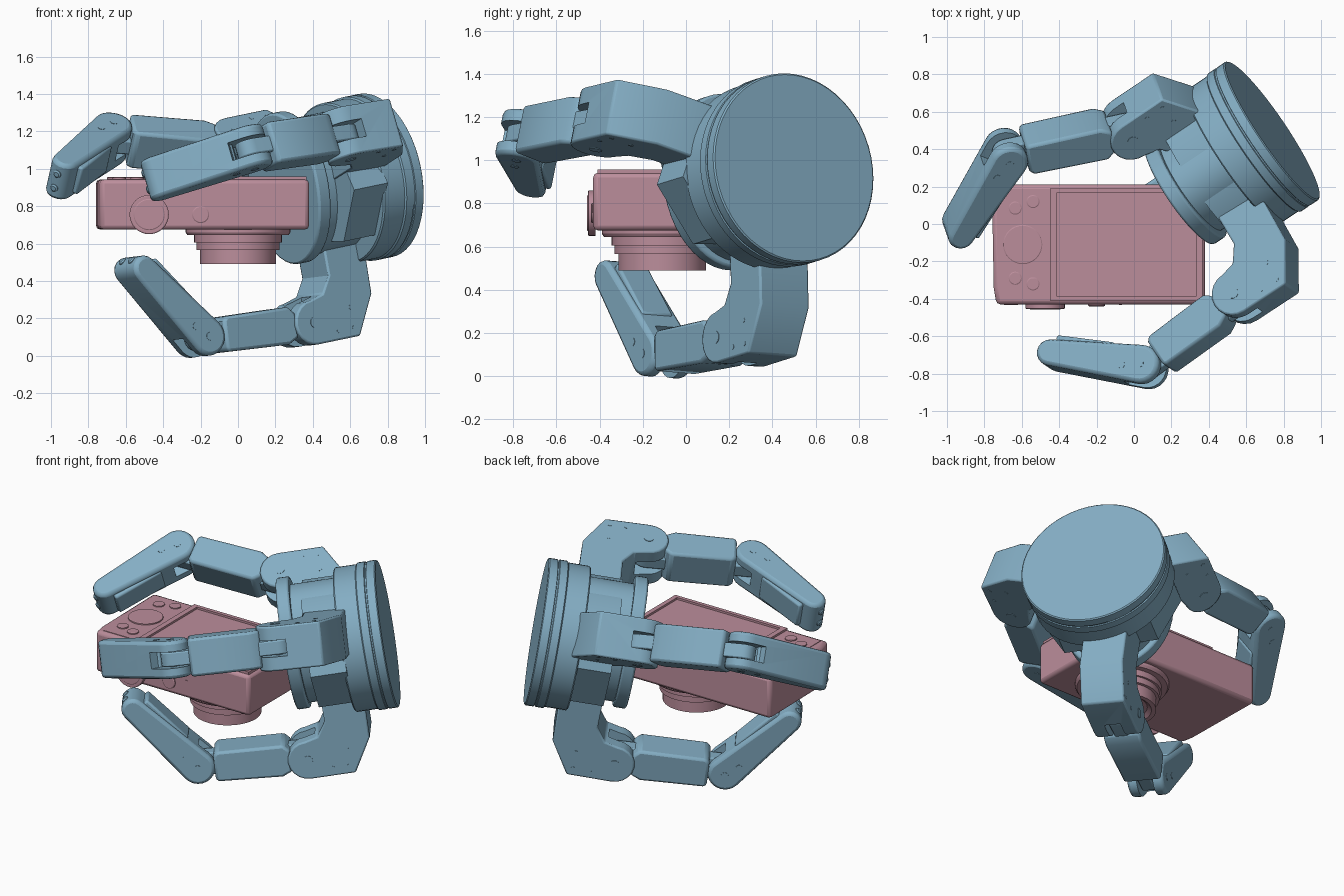
import bpy, bmesh
from math import sin, cos, pi, radians, asin, atan2
from mathutils import Vector, Matrix

if "Cube" in bpy.data.objects:
    bpy.data.objects.remove(bpy.data.objects["Cube"])


def material(name, rgb):
    m = bpy.data.materials.new(name)
    m.diffuse_color = (*rgb, 1)
    m.use_nodes = True
    m.node_tree.nodes["Principled BSDF"].inputs["Base Color"].default_value = m.diffuse_color
    return m


BLUE = material("hand_blue", (0.23, 0.42, 0.55))
PINK = material("camera_pink", (0.50, 0.27, 0.33))
IDENT = Matrix.Identity(4)


def frame(x, y, z, o):
    m = Matrix((x, y, z)).transposed().to_4x4()
    m.translation = o
    return m


def finish(bm, name, M, mat, bevel):
    bm.transform(M)
    bmesh.ops.recalc_face_normals(bm, faces=bm.faces)
    me = bpy.data.meshes.new(name)
    bm.to_mesh(me)
    bm.free()
    ob = bpy.data.objects.new(name, me)
    bpy.context.collection.objects.link(ob)
    me.materials.append(mat)
    if bevel:
        b = ob.modifiers.new("bevel", 'BEVEL')
        b.width, b.segments, b.limit_method, b.angle_limit = bevel, 2, 'ANGLE', radians(40)
    return ob


def prism(name, pts, z0, z1, M=IDENT, mat=BLUE, bevel=0.0):
    """Extrude a flat outline between two heights of the frame M."""
    bm = bmesh.new()
    lo = [bm.verts.new((x, y, z0)) for x, y in pts]
    hi = [bm.verts.new((x, y, z1)) for x, y in pts]
    bm.faces.new(lo)
    bm.faces.new(hi)
    n = len(pts)
    for i in range(n):
        j = (i + 1) % n
        bm.faces.new((lo[i], lo[j], hi[j], hi[i]))
    return finish(bm, name, M, mat, bevel)


def lathe(name, prof, M=IDENT, mat=BLUE, n=48):
    """Revolve (radius, height) points about the z axis of M, capped at both ends."""
    bm = bmesh.new()
    rings = [[bm.verts.new((r * cos(2 * pi * i / n), r * sin(2 * pi * i / n), z)) for i in range(n)]
             for r, z in prof]
    for a, b in zip(rings, rings[1:]):
        for i in range(n):
            j = (i + 1) % n
            bm.faces.new((a[i], a[j], b[j], b[i]))
    bm.faces.new(rings[0])
    bm.faces.new(rings[-1])
    return finish(bm, name, M, mat, 0)


def rect(x0, y0, x1, y1):
    return [(x0, y0), (x1, y0), (x1, y1), (x0, y1)]


def ellipse(a, b, cy, n=48):
    return [(a * cos(2 * pi * i / n), cy + b * sin(2 * pi * i / n)) for i in range(n)]


def arc(c, r, a0, a1, n=8):
    return [(c[0] + r * cos(a0 + (a1 - a0) * i / n), c[1] + r * sin(a0 + (a1 - a0) * i / n))
            for i in range(n + 1)]


def capsule(l, r0, r1):
    """Tapered rounded bar along +x."""
    t = pi / 2 - asin((r0 - r1) / l)
    return arc((0, 0), r0, t, 2 * pi - t, 12) + arc((l, 0), r1, -t, t, 8)


def slot(ob, pts, w, M):
    """Cut a centred fork slot into a link."""
    cut = prism(ob.name + "_cutter", pts, -w, w, M)
    cut.hide_render = True
    cut.hide_set(True)
    b = ob.modifiers.new("slot", 'BOOLEAN')
    b.object, b.operation, b.solver = cut, 'DIFFERENCE', 'EXACT'


def pin(name, x, y, r, w, M):
    lathe(name, [(r, -w), (r, w)], M @ Matrix.Translation((x, y, 0)), n=16)


# hand axis frame: n points out of the wrist face, u sideways, v up
n = Vector((0.817, 0.551, 0.17)).normalized()
u = n.cross(Vector((0, 0, 1))).normalized()
v = u.cross(n)
F = Vector((0.74, 0.50, 0.965))
PALM = frame(u, v, -n, F)

# wrist drum with ridged rim
lathe("wrist_drum", [(0.438, 0), (0.445, 0.006), (0.445, 0.055), (0.439, 0.058), (0.439, 0.066),
                     (0.445, 0.069), (0.445, 0.115), (0.436, 0.122), (0.436, 0.25), (0.428, 0.258)], PALM, n=56)
# palm housing and palm plate
prism("palm_housing", [(0.46, 0.0), (0.33, 0.26), (0.15, 0.36), (-0.15, 0.36), (-0.33, 0.26),
                       (-0.42, 0.0), (-0.29, -0.28), (0.29, -0.28)], 0.24, 0.46, PALM)
prism("palm_core", ellipse(0.29, 0.37, 0.02), 0.24, 0.55, PALM)
prism("palm_plate", ellipse(0.33, 0.41, 0.03), 0.525, 0.605, PALM, bevel=0.012)


def finger(tag, ang, off, slope, dr, elbow, tip):
    a = radians(ang)
    rad = u * cos(a) + v * sin(a)
    lat = v * cos(a) - u * sin(a)
    fwd = (-n + slope * lat).normalized()
    M = frame(fwd, rad, (lat + slope * n).normalized(), F + lat * off)  # x along, y outward, z across
    joint = (0.60, 0.70 + dr)

    # knuckle: bent bracket with a rounded forked end
    pts = [(0.20, 0.25), (0.21, 0.61 + dr), (0.33, 0.82 + dr)]
    pts += arc(joint, 0.12, pi / 2, -pi / 2, 10)
    pts += [(0.52, 0.56 + dr), (0.46, 0.47 + dr), (0.46, 0.25)]
    k = prism(tag + "_knuckle", pts, -0.135, 0.135, M, bevel=0.01)
    slot(k, rect(0.54, 0.45 + dr, 0.85, 0.95 + dr), 0.05, M)
    pin(tag + "_knuckle_pin", *joint, 0.03, 0.138, M)
    for ds, dd in ((0.36, 0.77), (0.36, 0.66), (0.46, 0.77)):
        pin(tag + "_knuckle_screw", ds, dd + dr, 0.012, 0.137, M)

    # links get their own frame: x along the link, y to the back of the finger
    def link(p, q):
        t = atan2(q[1] - p[1], q[0] - p[0])
        l = (Vector(q) - Vector(p)).length
        return M @ Matrix.Translation((p[0], p[1], 0)) @ Matrix.Rotation(t, 4, 'Z'), l

    L, l = link(joint, elbow)
    prism(tag + "_inner_tongue", capsule(l, 0.075, 0.07), -0.043, 0.043, L, bevel=0.008)
    prism(tag + "_inner_link", [(0.10, -0.06), (0.14, -0.10), (l - 0.12, -0.095), (l - 0.10, -0.07),
                                (l - 0.10, 0.085), (l - 0.12, 0.095), (0.16, 0.10), (0.10, 0.07)],
          -0.115, 0.115, L, bevel=0.016)
    L, l = link(elbow, tip)
    d = prism(tag + "_outer_link", capsule(l, 0.103, 0.07), -0.113, 0.113, L, bevel=0.02)
    slot(d, rect(-0.2, -0.2, 0.09, 0.2), 0.05, L)
    prism(tag + "_finger_pad", rect(0.17, -0.1, l - 0.02, -0.05), -0.085, 0.085, L, bevel=0.012)
    pin(tag + "_elbow_pin", 0, 0, 0.022, 0.115, L)
    pin(tag + "_link_pin", 0.10, 0.02, 0.02, 0.115, L)
    for w in (-0.045, 0.045):
        lathe(tag + "_tip_stud", [(0.022, 0), (0.022, 0.072), (0.014, 0.078)],
              L @ Matrix.Translation((l, 0, w)) @ Matrix.Rotation(pi / 2, 4, 'Y'), n=12)


finger("back_finger", 147, 0.04, 0.0, -0.20, (1.20, 0.80), (1.66, 0.58))
finger("front_finger", 18, 0.08, 0.04, 0.01, (1.23, 0.745), (1.62, 0.41))
finger("lower_finger", 274, -0.06, -0.01, 0.0, (1.26, 0.66), (1.58, 0.235))

# camera body lying face down
prism("camera_body", [(-0.76, 0.21), (0.38, 0.21), (0.38, -0.43), (-0.735, -0.43), (-0.75, -0.34)],
      0.675, 0.942, mat=PINK, bevel=0.022)
prism("camera_back_panel", rect(-0.70, -0.40, 0.355, 0.185), 0.93, 0.945, mat=PINK)
# raised frame around the screen
for i, r in enumerate((rect(-0.45, -0.41, 0.365, -0.385), rect(-0.45, 0.165, 0.365, 0.19),
                       rect(-0.45, -0.385, -0.415, 0.165), rect(0.335, -0.385, 0.365, 0.165))):
    prism("screen_frame_%d" % i, r, 0.93, 0.958, mat=PINK)


def button(name, x, y, r, z):
    lathe(name, [(r, 0.93), (r, z - 0.003), (r - 0.005, z)], Matrix.Translation((x, y, 0)), PINK, 32)


button("control_dial", -0.595, -0.11, 0.105, 0.956)
for x, y in ((-0.635, 0.085), (-0.54, 0.12), (-0.635, -0.29), (-0.54, -0.32)):
    button("back_button", x, y, 0.035, 0.955)

# stepped lens barrel pointing down
lathe("lens_barrel", [(0.28, 0.69), (0.28, 0.66), (0.27, 0.645), (0.235, 0.645), (0.235, 0.605), (0.222, 0.605),
                      (0.222, 0.565), (0.203, 0.565), (0.203, 0.49), (0.175, 0.49), (0.15, 0.51)],
      Matrix.Translation((0, -0.11, 0)), PINK)


# controls on the front-facing side
def front_knob(name, x, z, r, depth):
    lathe(name, [(r, 0), (r, depth - 0.004), (r - 0.006, depth)],
          Matrix.Translation((x, -0.42, z)) @ Matrix.Rotation(pi / 2, 4, 'X'), PINK, 32)


front_knob("mode_dial", -0.475, 0.755, 0.105, 0.035)
front_knob("mode_dial_cap", -0.475, 0.755, 0.085, 0.038)
front_knob("shutter_button", -0.2, 0.755, 0.046, 0.02)
prism("side_switch", rect(-0.695, -0.434, -0.62, -0.42), 0.765, 0.79, mat=PINK)
prism("power_switch", rect(-0.08, -0.434, -0.065, -0.42), 0.755, 0.795, mat=PINK)

# smooth shading that keeps hard edges
obs = [o for o in bpy.context.scene.objects if o.type == 'MESH' and not o.hide_render]
for o in obs:
    o.select_set(True)
bpy.context.view_layer.objects.active = obs[0]
bpy.ops.object.shade_smooth_by_angle(angle=radians(30))
